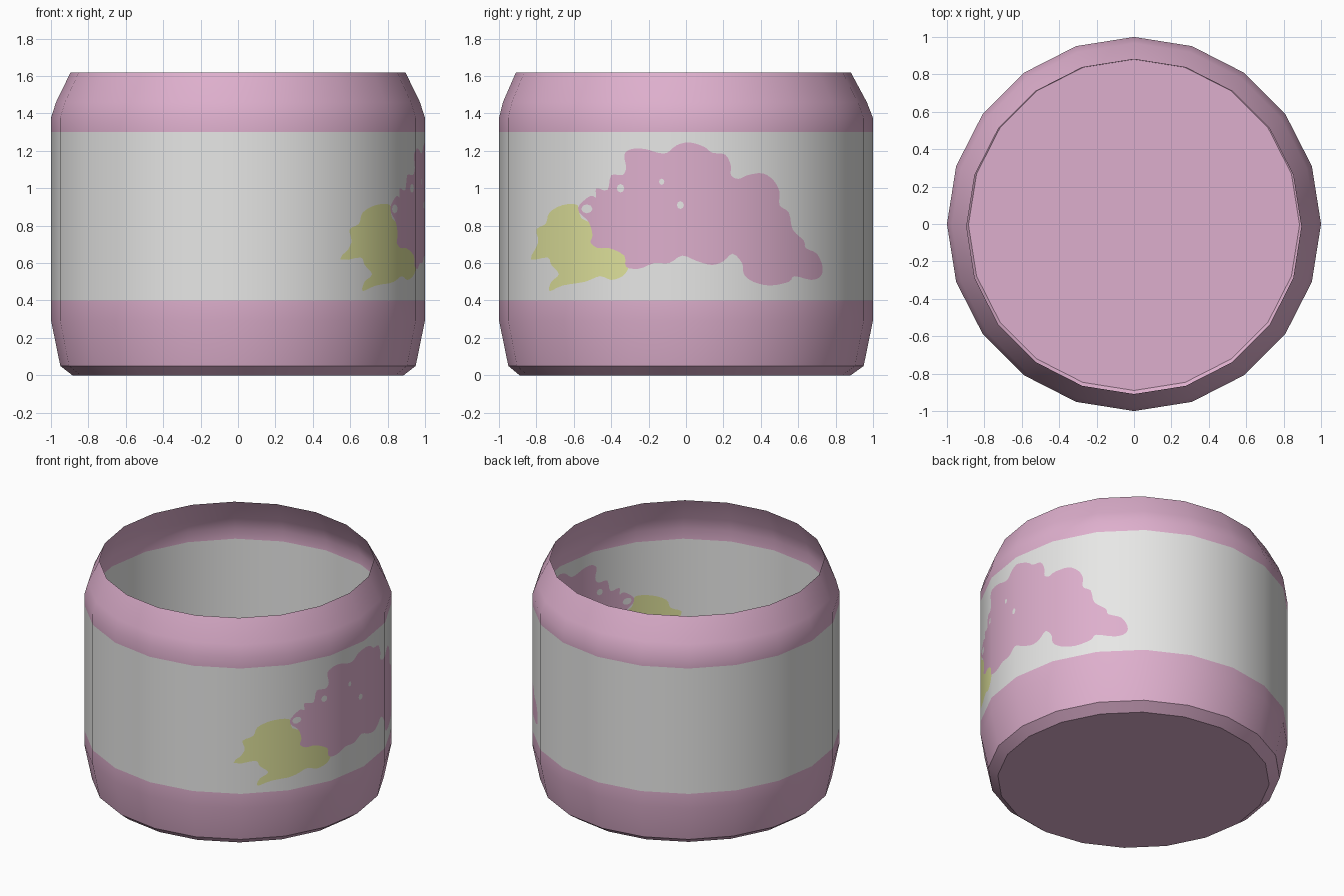
import bpy, bmesh, math
from mathutils import Vector
from mathutils.geometry import delaunay_2d_cdt

if "Cube" in bpy.data.objects:
    bpy.data.objects.remove(bpy.data.objects["Cube"])

SIDES = 20
STEP = 2 * math.pi / SIDES
Z_LOW, Z_HIGH = 0.40, 1.30


def material(name, rgb):
    m = bpy.data.materials.new(name)
    m.diffuse_color = (*rgb, 1)
    m.use_nodes = True
    m.node_tree.nodes["Principled BSDF"].inputs["Base Color"].default_value = m.diffuse_color
    return m


PINK = material("pink", (0.73, 0.43, 0.61))
WHITE = material("off white", (0.86, 0.86, 0.85))
YELLOW = material("pale yellow", (0.74, 0.76, 0.33))


def finish(name, bm, mats):
    me = bpy.data.meshes.new(name)
    bm.to_mesh(me)
    bm.free()
    for m in mats:
        me.materials.append(m)
    ob = bpy.data.objects.new(name, me)
    bpy.context.collection.objects.link(ob)
    bpy.ops.object.select_all(action='DESELECT')
    ob.select_set(True)
    bpy.context.view_layer.objects.active = ob
    bpy.ops.object.shade_smooth_by_angle()
    return ob


def ring_band(name, profile, floor=False):
    """Single-walled band from (radius, z, y shift) rings, bottom to top."""
    bm = bmesh.new()
    rings = [[bm.verts.new((r * math.cos(i * STEP), r * math.sin(i * STEP) + dy, z))
              for i in range(SIDES)] for r, z, dy in profile]
    for a, b in zip(rings, rings[1:]):
        for i in range(SIDES):
            j = (i + 1) % SIDES
            bm.faces.new((a[i], a[j], b[j], b[i]))
    if floor:
        bm.faces.new(rings[0][::-1])
    return finish(name, bm, [PINK])


def smooth_loop(pts, n=3):
    """Closed Catmull-Rom curve through points given in hundredths."""
    p = [Vector(q) / 100 for q in pts]
    out = []
    for i in range(len(p)):
        a, b, c, d = (p[(i + k) % len(p)] for k in (-1, 0, 1, 2))
        for s in range(n):
            t = s / n
            out.append(0.5 * (2 * b + (c - a) * t + (2 * a - 5 * b + 4 * c - d) * t * t
                              + (3 * b - a - 3 * c + d) * t ** 3))
    return out


def inside(pt, poly):
    hit = False
    for a, b in zip(poly, poly[1:] + poly[:1]):
        if (a.y > pt.y) != (b.y > pt.y):
            if pt.x < a.x + (pt.y - a.y) * (b.x - a.x) / (b.y - a.y):
                hit = not hit
    return hit


# Pink base, lower band and shoulder with the open rim
ring_band("base", [(0.885, 0, -0.005), (0.95, 0.05, 0)], floor=True)
ring_band("lower_band", [(0.95, 0.05, 0), (1, 0.295, 0), (1, Z_LOW, 0)])
ring_band("upper_band", [(1, Z_HIGH, 0), (1, 1.375, 0), (0.973, 1.46, -0.006), (0.895, 1.62, -0.014)])

# Painted shapes on the +x side, as (y, z)
blob = smooth_loop([
    (-57, 87), (-57, 91), (-51, 96), (-48, 95), (-48, 100), (-42, 99), (-40, 107), (-34, 107),
    (-32, 111), (-33, 118), (-29, 121), (-22, 121), (-15, 119), (-10, 119), (-5, 123), (2, 124.5),
    (10, 122), (14, 119), (21, 118), (24, 112), (24, 107), (28, 105), (33, 107), (41, 108),
    (47, 104), (50, 98), (50, 91), (55, 87), (57, 78), (63, 72), (64, 68), (70, 65), (73, 58),
    (72, 53), (67, 51), (58, 53), (55, 50), (45, 48), (36, 50), (31, 54), (30, 60), (25, 65),
    (20, 61), (14, 59), (6, 61), (-2, 64), (-9, 60), (-17, 60), (-25, 57), (-32, 58), (-33, 64),
    (-41, 68), (-47, 68), (-51, 71), (-50, 75), (-52, 82)])
leaf = smooth_loop([
    (-83, 62), (-79, 71), (-80, 78), (-75, 81), (-73, 87), (-66, 91), (-58, 91), (-56, 84),
    (-47, 80), (-40, 73), (-30, 63), (-31, 57), (-34, 53), (-40, 51), (-46, 53), (-54, 50),
    (-66, 48), (-73, 45), (-72, 50), (-68, 54), (-72, 59), (-74, 63)])
holes = [[Vector((y + w * math.cos(k * math.pi / 4), z + h * math.sin(k * math.pi / 4)))
          for k in range(8)]
         for y, z, w, h in [(-0.53, 0.89, 0.03, 0.024), (-0.35, 1.0, 0.02, 0.023),
                            (-0.13, 1.035, 0.014, 0.017), (-0.03, 0.91, 0.019, 0.021)]]

# Flatten the painted side to (y, z), cut it along facet lines and outlines
pts, edges = [], []
for loop in [blob, leaf] + holes:
    s = len(pts)
    pts += loop
    edges += [(s + i, s + (i + 1) % len(loop)) for i in range(len(loop))]
ys = [math.sin(k * STEP) for k in range(-4, 5)]
xs = [math.cos(k * STEP) for k in range(-4, 5)]
for y in ys:
    edges.append((len(pts), len(pts) + 1))
    pts += [Vector((y, Z_LOW)), Vector((y, Z_HIGH))]
cut = delaunay_2d_cdt(pts, edges, [], 0, 1e-5)


def lift(p):
    """Place a flat (y, z) point back on its facet."""
    for i in range(8):
        if p.x <= ys[i + 1] + 1e-6 or i == 7:
            t = (p.x - ys[i]) / (ys[i + 1] - ys[i])
            return (xs[i] + t * (xs[i + 1] - xs[i]), p.x, p.y)


# White wall: painted side plus plain facets on the rest
bm = bmesh.new()
vs = [bm.verts.new(lift(p)) for p in cut[0]]
for tri in cut[2]:
    f = bm.faces.new([vs[i] for i in tri])
    c = sum((cut[0][i] for i in tri), Vector((0, 0))) / len(tri)
    if any(inside(c, h) for h in holes):
        f.material_index = 0
    elif inside(c, blob):
        f.material_index = 1
    elif inside(c, leaf):
        f.material_index = 2
for k in range(4, 16):
    a, b = k * STEP, (k + 1) * STEP
    bm.faces.new([bm.verts.new((math.cos(t), math.sin(t), z))
                  for t, z in ((a, Z_LOW), (b, Z_LOW), (b, Z_HIGH), (a, Z_HIGH))])
bmesh.ops.remove_doubles(bm, verts=bm.verts, dist=1e-5)
wall = finish("wall", bm, [WHITE, PINK, YELLOW])
# Round shading across the cut facets
wall.data.normals_split_custom_set_from_vertices(
    [Vector((v.co.x, v.co.y, 0)).normalized() for v in wall.data.vertices])
